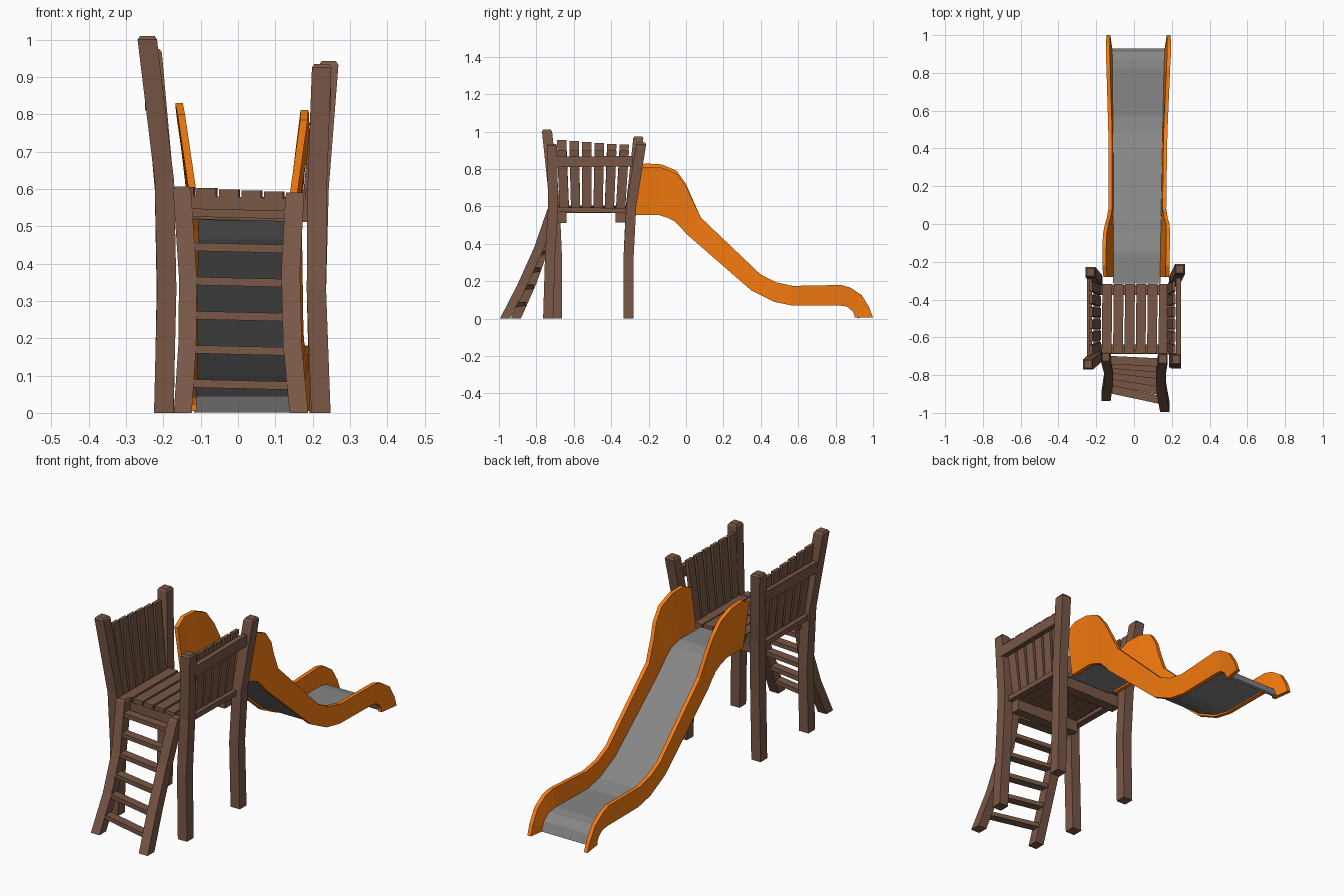
import bpy, bmesh
from mathutils import Vector

if "Cube" in bpy.data.objects:
    bpy.data.objects.remove(bpy.data.objects["Cube"])


def material(name, rgb):
    m = bpy.data.materials.new(name)
    m.diffuse_color = (*rgb, 1)
    m.use_nodes = True
    m.node_tree.nodes["Principled BSDF"].inputs["Base Color"].default_value = m.diffuse_color
    return m


WOOD = material("brown wood", (0.19, 0.096, 0.062))
ORANGE = material("orange panel", (0.95, 0.205, 0.005))
GREY = material("grey sheet", (0.24, 0.24, 0.24))


def loft(name, rings, mat):
    """Skin a list of equal rings and close both ends."""
    bm = bmesh.new()
    vs = [[bm.verts.new(p) for p in ring] for ring in rings]
    n = len(vs[0])
    for a, b in zip(vs, vs[1:]):
        for i in range(n):
            j = (i + 1) % n
            bm.faces.new((a[i], a[j], b[j], b[i]))
    bm.faces.new(vs[0])
    bm.faces.new(vs[-1])
    bmesh.ops.recalc_face_normals(bm, faces=bm.faces)
    me = bpy.data.meshes.new(name)
    bm.to_mesh(me)
    bm.free()
    me.materials.append(mat)
    ob = bpy.data.objects.new(name, me)
    bpy.context.collection.objects.link(ob)
    return ob


def bar(name, pts, u, v, cap=0.0):
    """Wooden bar through pts with half-extent vectors u, v; optional chamfered top."""
    u, v = Vector(u), Vector(v)

    def ring(p, s=1.0):
        p = Vector(p)
        return [p + s * (a * u + b * v) for a, b in ((-1, -1), (1, -1), (1, 1), (-1, 1))]
    rings = [ring(p) for p in pts]
    if cap:
        rings.append(ring(Vector(pts[-1]) + Vector((0, 0, cap)), 0.75))
    return loft(name, rings, WOOD)


# Crooked corner posts
X, Y, Z = Vector((1, 0, 0)), Vector((0, 1, 0)), Vector((0, 0, 1))
posts = {
    "front_left_post": [(-.199, -.69, 0), (-.191, -.69, .33), (-.197, -.703, .62), (-.243, -.743, 1.0)],
    "front_right_post": [(.222, -.737, 0), (.21, -.727, .33), (.212, -.71, .6), (.224, -.717, .925)],
    "back_left_post": [(-.198, -.307, 0), (-.192, -.307, .33), (-.197, -.295, .6), (-.230, -.255, .965)],
    "back_right_post": [(.218, -.307, 0), (.21, -.307, .33), (.217, -.293, .6), (.243, -.240, .932)],
}
for name, pts in posts.items():
    bar(name, pts, X * .026, Y * .027, cap=.010)

# Platform planks and beams
for i in range(6):
    x, z = -.145 + .06 * i, .593 - .003 * i
    bar(f"platform_plank_{i + 1}", [(x, -.685, z), (x + .004, -.318, z)], X * .026, Z * .012)
bar("front_beam", [(-.18, -.663, .552), (.19, -.663, .542)], Y * .024, Z * .031)
bar("back_beam", [(-.18, -.35, .548), (.19, -.35, .545)], Y * .027, Z * .031)

# Side fences: rails and leaning slats
for side, name, top_x, top_z in ((-1, "left", .228, .955), (1, "right", .212, .898)):
    bar(f"{name}_lower_rail", [(side * .197, -.69, .583), (side * .197, -.31, .578)], X * .018, Z * .013)
    bar(f"{name}_upper_rail", [(side * .236, -.70, .838), (side * .236, -.285, .842)], X * .013, Z * .028)
    for i in range(6):
        zt = top_z - (.005 * i if side < 0 else 0)
        bar(f"{name}_slat_{i + 1}",
            [(side * .184, -.650 + .06 * i, .585), (side * top_x, -.665 + .067 * i, zt)],
            X * .009, Y * .025)

# Ladder stringers and rungs
left = [(-.148, -.91, 0), (-.136, -.83, .18), (-.134, -.765, .36), (-.150, -.705, .598)]
right = [(.163, -.968, 0), (.146, -.875, .18), (.141, -.785, .38), (.152, -.715, .583)]
bar("ladder_left_side", left, X * .024, Y * .027, cap=.008)
bar("ladder_right_side", right, X * .025, Y * .027, cap=.008)


def y_at(path, z):
    for a, b in zip(path, path[1:]):
        if z <= b[2]:
            return a[1] + (b[1] - a[1]) * (z - a[2]) / (b[2] - a[2])
    return path[-1][1]


for i in range(6):
    zl = .079 + .0915 * i
    zr = zl - .006
    bar(f"ladder_rung_{i + 1}", [(-.125, y_at(left, zl), zl), (.135, y_at(right, zr), zr)],
        Y * .022, Z * .011)

# Slide cheeks: upper y, z, lower y, z, outward lean of the upper edge
cheek = [
    (-.28, .800, -.28, .555, .036), (-.22, .830, -.21, .555, .042), (-.13, .825, -.15, .555, .042),
    (-.05, .790, -.10, .540, .038), (.00, .720, -.06, .520, .028), (.03, .650, -.03, .490, .018),
    (.08, .540, .00, .455, .009), (.40, .235, .35, .150, .007), (.48, .195, .47, .090, .007),
    (.57, .175, .57, .070, .009), (.83, .180, .82, .070, .015), (.88, .165, .86, .065, .017),
    (.94, .125, .89, .040, .017), (.98, .060, .90, .020, .015), (1.0, .005, .90, .005, .013),
]


def edge_x(side, y):
    """Centre of the lower cheek edge; the slide widens toward the exit."""
    return -.116 - .006 * max(y, 0) if side < 0 else .150 + .02 * y


for side, name in ((-1, "left"), (1, "right")):
    rings = []
    for yu, zu, yl, zl, lean in cheek:
        if side > 0:  # the right cheek's hump is a little lower and steeper
            zu -= .018 * max(0, (zu - .55) / .28)
            lean = min(lean, .032)
        xl = edge_x(side, yl)
        xu = edge_x(side, yu) + side * lean
        t = .010
        rings.append([(xl - t, yl, zl), (xl + t, yl, zl), (xu + t, yu, zu), (xu - t, yu, zu)])
    loft(f"slide_{name}_side", rings, ORANGE)

# Slide bed
bed = [(-.315, .578), (-.15, .578), (-.09, .562), (-.045, .53), (.01, .474), (.36, .170), (.48, .110),
       (.57, .090), (.82, .090), (.87, .082), (.91, .052), (.93, .006)]
rings = []
for i, (y, z) in enumerate(bed):
    a, b = bed[max(i - 1, 0)], bed[min(i + 1, len(bed) - 1)]
    d = Vector((0, b[0] - a[0], b[1] - a[1])).normalized()
    n = Vector((0, -d.z, d.y)) * .012
    xl, xr = edge_x(-1, y) + .004, edge_x(1, y) - .004
    p, q = Vector((xl, y, z)), Vector((xr, y, z))
    rings.append([p - n, q - n, q, p])
loft("slide_bed", rings, GREY)
